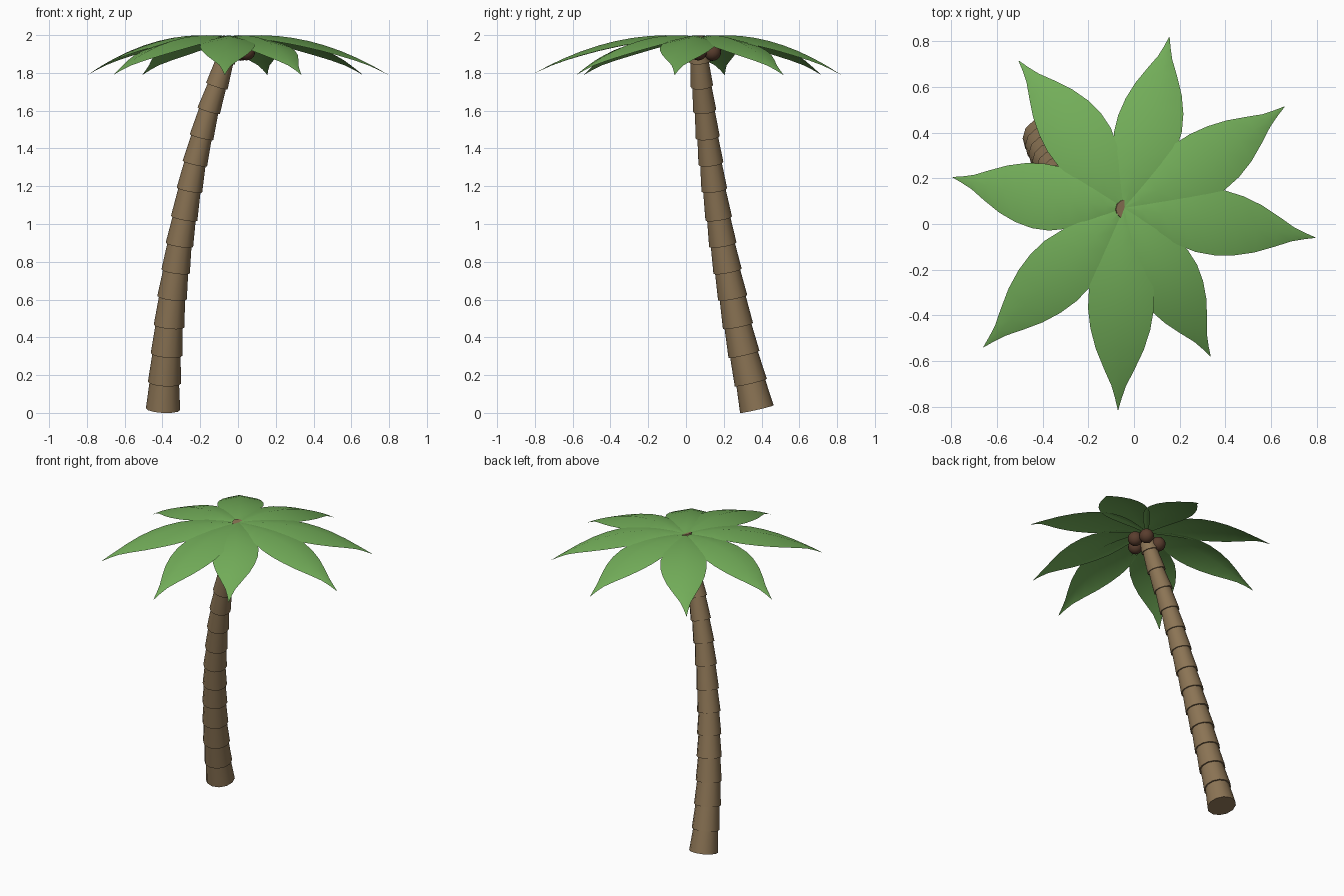
import bpy, bmesh, math
from mathutils import Vector

if "Cube" in bpy.data.objects:
    bpy.data.objects.remove(bpy.data.objects["Cube"])


def material(name, rgb):
    m = bpy.data.materials.new(name)
    m.diffuse_color = (*rgb, 1)
    m.use_nodes = True
    m.node_tree.nodes["Principled BSDF"].inputs["Base Color"].default_value = m.diffuse_color
    return m


BARK = material("bark brown", (0.26, 0.175, 0.09))
LEAF = material("leaf green", (0.17, 0.42, 0.10))
NUT = material("coconut brown", (0.10, 0.047, 0.027))


def finish(bm, name, mat, angle):
    me = bpy.data.meshes.new(name)
    bm.to_mesh(me)
    bm.free()
    me.materials.append(mat)
    ob = bpy.data.objects.new(name, me)
    bpy.context.collection.objects.link(ob)
    bpy.ops.object.select_all(action='DESELECT')
    ob.select_set(True)
    bpy.context.view_layer.objects.active = ob
    bpy.ops.object.shade_smooth_by_angle(angle=math.radians(angle))
    return ob


# Trunk: leaning stack of tapered segments, each overhanging the one below
PATH = [Vector(p) for p in (
    (-.397, .375, .02), (-.39, .343, .16), (-.378, .307, .31), (-.365, .275, .46),
    (-.349, .247, .61), (-.33, .22, .75), (-.31, .195, .89), (-.285, .173, 1.03),
    (-.257, .15, 1.18), (-.228, .132, 1.32), (-.193, .115, 1.46), (-.155, .099, 1.60),
    (-.112, .084, 1.73), (-.072, .072, 1.86), (-.038, .065, 1.987))]
SIDES = 12


def ring(bm, i, radius):
    tangent = (PATH[min(i + 1, len(PATH) - 1)] - PATH[max(i - 1, 0)]).normalized()
    u = Vector((0, 1, 0)).cross(tangent).normalized()
    v = tangent.cross(u)
    return [bm.verts.new(PATH[i] + radius * (u * math.cos(a) + v * math.sin(a)))
            for a in (2 * math.pi * k / SIDES for k in range(SIDES))]


bm = bmesh.new()
last = len(PATH) - 1
rings = []
for i in range(last):
    r0, r1 = (0.091 - 0.036 * (j / last) ** 0.85 for j in (i, i + 1))
    rings += [ring(bm, i, r0), ring(bm, i + 1, r1 - 0.009 if i < last - 1 else 0.042)]
for a, b in zip(rings, rings[1:]):
    for k in range(SIDES):
        n = (k + 1) % SIDES
        bm.faces.new((a[k], a[n], b[n], b[k]))
bm.faces.new(rings[0])
bm.faces.new(rings[-1])
bmesh.ops.recalc_face_normals(bm, faces=bm.faces)
finish(bm, "trunk", BARK, 35)

# Fronds: arched leaves, gently folded along the midrib; tip x, tip y, sideways bend
CROWN = Vector((-.045, .07, 0))
TIPS = [(.155, .82, .016), (.66, .515, .025), (.795, -.06, 0), (.335, -.58, -.008),
        (-.07, -.815, 0), (-.66, -.54, 0), (-.795, .205, -.014), (-.505, .715, .016)]
# fraction along the leaf, half width
OUTLINE = [(0, .008), (.1, .05), (.2, .09), (.3, .122), (.4, .142), (.5, .144),
           (.6, .131), (.7, .105), (.8, .066), (.88, .032), (.94, .015), (1, .001)]
FOLD = 0.22


def frond(index, tip_x, tip_y, bend):
    bm = bmesh.new()
    axis = Vector((tip_x, tip_y, 0)) - CROWN
    side = Vector((axis.y, -axis.x, 0)).normalized()
    rows = []
    for t, w in OUTLINE:
        mid = CROWN + axis * t + side * bend * math.sin(math.pi * t)
        mid.z = 1.988 + 0.12 * t - 0.318 * t * t
        drop = Vector((0, 0, -FOLD * w))
        rows.append([bm.verts.new(p) for p in (mid - side * w + drop, mid, mid + side * w + drop)])
    for a, b in zip(rows, rows[1:]):
        for k in (0, 1):
            bm.faces.new((a[k], a[k + 1], b[k + 1], b[k]))
    bm.normal_update()
    bmesh.ops.reverse_faces(bm, faces=[f for f in bm.faces if f.normal.z < 0])
    finish(bm, f"frond_{index}", LEAF, 40)


for i, tip in enumerate(TIPS, 1):
    frond(i, *tip)

# Coconuts clustered under the crown
for i, (x, y, z) in enumerate([(.045, .065, 1.912), (.015, .14, 1.91),
                               (-.02, -.01, 1.91), (-.10, .115, 1.905)], 1):
    bm = bmesh.new()
    bmesh.ops.create_uvsphere(bm, u_segments=16, v_segments=10, radius=0.046)
    bmesh.ops.translate(bm, verts=bm.verts, vec=(x, y, z))
    finish(bm, f"coconut_{i}", NUT, 40)
